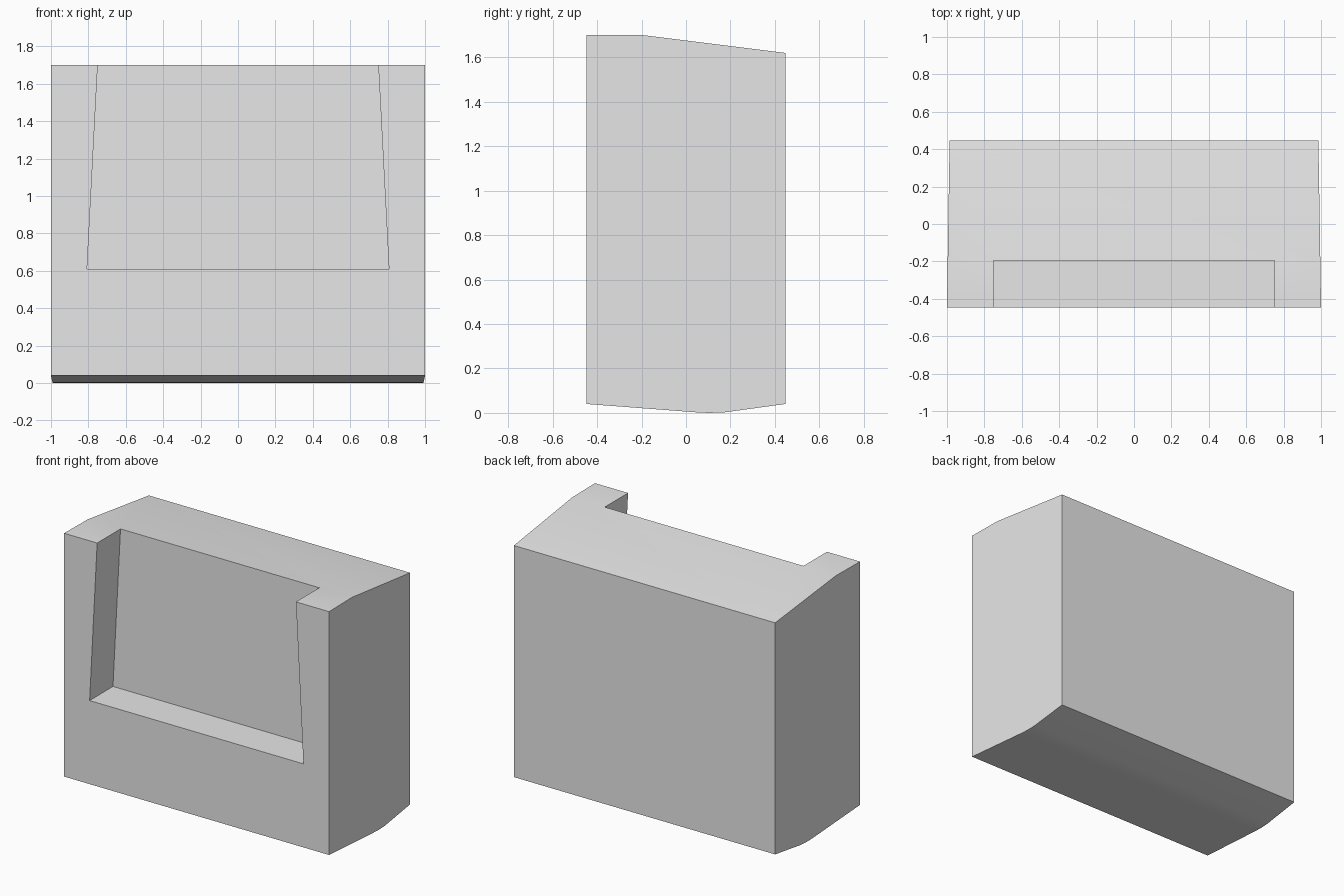
import bpy
import bmesh

cube = bpy.data.objects.get("Cube")
if cube:
    bpy.data.objects.remove(cube, do_unlink=True)

grey = bpy.data.materials.new("light grey")
grey.use_nodes = True
colour = (0.8, 0.8, 0.8, 1)
grey.diffuse_color = colour
grey.node_tree.nodes["Principled BSDF"].inputs["Base Color"].default_value = colour


def prism(name, left, right):
    """Solid between two matching outlines."""
    bm = bmesh.new()
    a = [bm.verts.new(p) for p in left]
    b = [bm.verts.new(p) for p in right]
    bm.faces.new(a)
    bm.faces.new(b[::-1])
    for i in range(len(a)):
        j = (i + 1) % len(a)
        bm.faces.new((a[j], a[i], b[i], b[j]))
    bmesh.ops.recalc_face_normals(bm, faces=bm.faces)
    mesh = bpy.data.meshes.new(name)
    bm.to_mesh(mesh)
    bm.free()
    mesh.materials.append(grey)
    obj = bpy.data.objects.new(name, mesh)
    bpy.context.collection.objects.link(obj)
    return obj


# Body: side profile (y, z), slightly narrower towards the back
profile = [(-0.447, 0.04), (0.04, 0.003), (0.1, 0), (0.17, 0.002), (0.447, 0.04),
           (0.447, 1.62), (-0.195, 1.7), (-0.447, 1.7)]


def side(sign):
    return [(sign * (0.993 - 0.016 * y), y, z) for y, z in profile]


body = prism("body", side(-1), side(1))

# Front recess, open at the top and narrowing upwards
opening = [(-0.807, 0.61), (0.807, 0.61), (0.745, 1.8), (-0.745, 1.8)]
cutter = prism("recess_cutter",
               [(x, -0.6, z) for x, z in opening],
               [(x, -0.195, z) for x, z in opening])
cutter.hide_render = True

cut = body.modifiers.new("recess", "BOOLEAN")
cut.operation = "DIFFERENCE"
cut.solver = "EXACT"
cut.object = cutter

bpy.ops.object.select_all(action="DESELECT")
bpy.context.view_layer.objects.active = body
body.select_set(True)
bpy.ops.object.modifier_apply(modifier=cut.name)
bpy.data.objects.remove(cutter, do_unlink=True)

# Smooth the shallow bends, keep the corners crisp
bpy.ops.object.shade_smooth_by_angle(angle=0.5)
